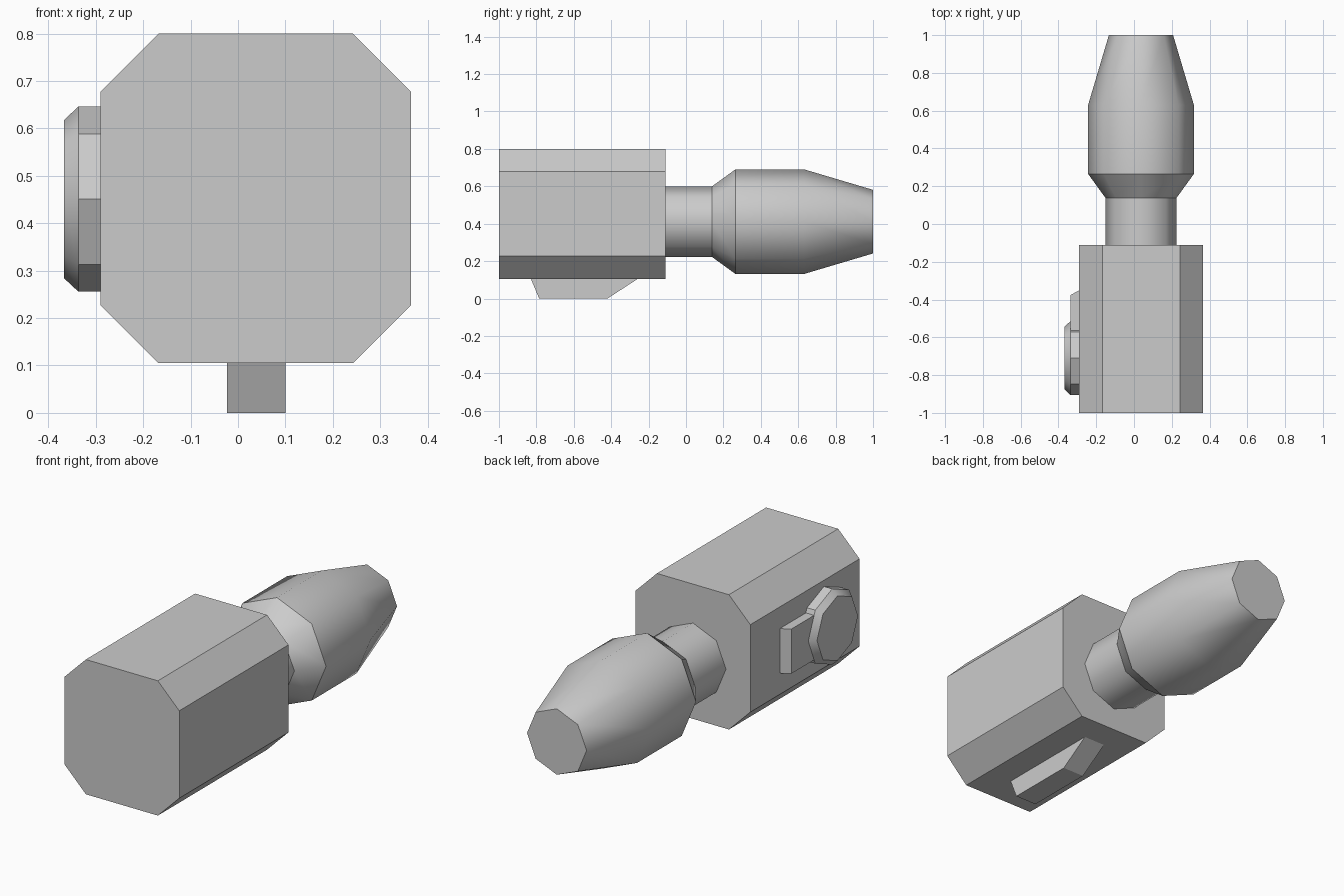
import bpy, bmesh, math
from mathutils import Matrix, Vector

cube = bpy.data.objects.get("Cube")
if cube:
    bpy.data.objects.remove(cube, do_unlink=True)

grey = bpy.data.materials.new("plain grey")
grey.use_nodes = True
grey.diffuse_color = (0.6, 0.6, 0.6, 1)
grey.node_tree.nodes["Principled BSDF"].inputs["Base Color"].default_value = (0.6, 0.6, 0.6, 1)


def finish(bm, name):
    bmesh.ops.recalc_face_normals(bm, faces=bm.faces)
    mesh = bpy.data.meshes.new(name)
    bm.to_mesh(mesh)
    bm.free()
    mesh.materials.append(grey)
    obj = bpy.data.objects.new(name, mesh)
    bpy.context.collection.objects.link(obj)
    return obj


def prism(name, profile, offset):
    """Extrude a closed 3D profile along an offset."""
    bm = bmesh.new()
    face = bm.faces.new([bm.verts.new(p) for p in profile])
    solid = bmesh.ops.extrude_face_region(bm, geom=[face], use_keep_orig=True)
    moved = [v for v in solid["geom"] if isinstance(v, bmesh.types.BMVert)]
    bmesh.ops.translate(bm, verts=moved, vec=offset)
    return finish(bm, name)


def turned(name, rings, place, smooth, sharp, sides=8):
    """Eight-sided turned part; rings are (distance along axis, radius).
    smooth lists the smooth bands, sharp the rings with a hard crease."""
    bm = bmesh.new()
    loops = []
    for d, r in rings:
        angles = [math.tau * i / sides for i in range(sides)]
        loops.append([bm.verts.new(place @ Vector((r * math.cos(a), r * math.sin(a), d)))
                      for a in angles])
    for k in range(len(rings) - 1):
        for i in range(sides):
            j = (i + 1) % sides
            f = bm.faces.new((loops[k][i], loops[k][j], loops[k + 1][j], loops[k + 1][i]))
            f.smooth = k in smooth
    bm.faces.new(loops[0])
    bm.faces.new(loops[-1])
    for k in sharp:
        for i in range(sides):
            bm.edges.get((loops[k][i], loops[k][(i + 1) % sides])).smooth = False
    return finish(bm, name)


# Chamfered main body
x0, x1, z0, z1, c = -0.29, 0.365, 0.105, 0.8, 0.122
outline = [(x0 + c, z0), (x1 - c, z0), (x1, z0 + c), (x1, z1 - c),
           (x1 - c, z1), (x0 + c, z1), (x0, z1 - c), (x0, z0 + c)]
prism("body", [(x, -1, z) for x, z in outline], (0, 0.89, 0))

# Neck and nozzle, turned along +y
along_y = Matrix.Translation((0.037, 0, 0.411)) @ Matrix.Rotation(-math.pi / 2, 4, "X")
turned("neck_and_nozzle",
       [(-0.11, 0.188), (0.138, 0.188), (0.265, 0.28), (0.63, 0.28), (1, 0.17)],
       along_y, smooth=range(4), sharp=(0, 1, 2, 4))

# Bottom fin
fin = [(-0.83, 0.107), (-0.785, 0), (-0.42, 0), (-0.255, 0.107)]
prism("bottom_fin", [(-0.023, y, z) for y, z in fin], (0.123, 0, 0))

# Side dial, turned along -x, with a tail plate running backwards
along_x = Matrix.Translation((0, -0.71, 0.451)) @ Matrix.Rotation(-math.pi / 2, 4, "Y")
turned("side_dial", [(0.289, 0.195), (0.337, 0.195), (0.367, 0.167)],
       along_x, smooth=(1,), sharp=(0, 1, 2))
tail = [(-0.289, -0.7), (-0.337, -0.7), (-0.337, -0.377), (-0.289, -0.35)]
prism("side_dial_tail", [(x, y, 0.336) for x, y in tail], (0, 0, 0.23))
